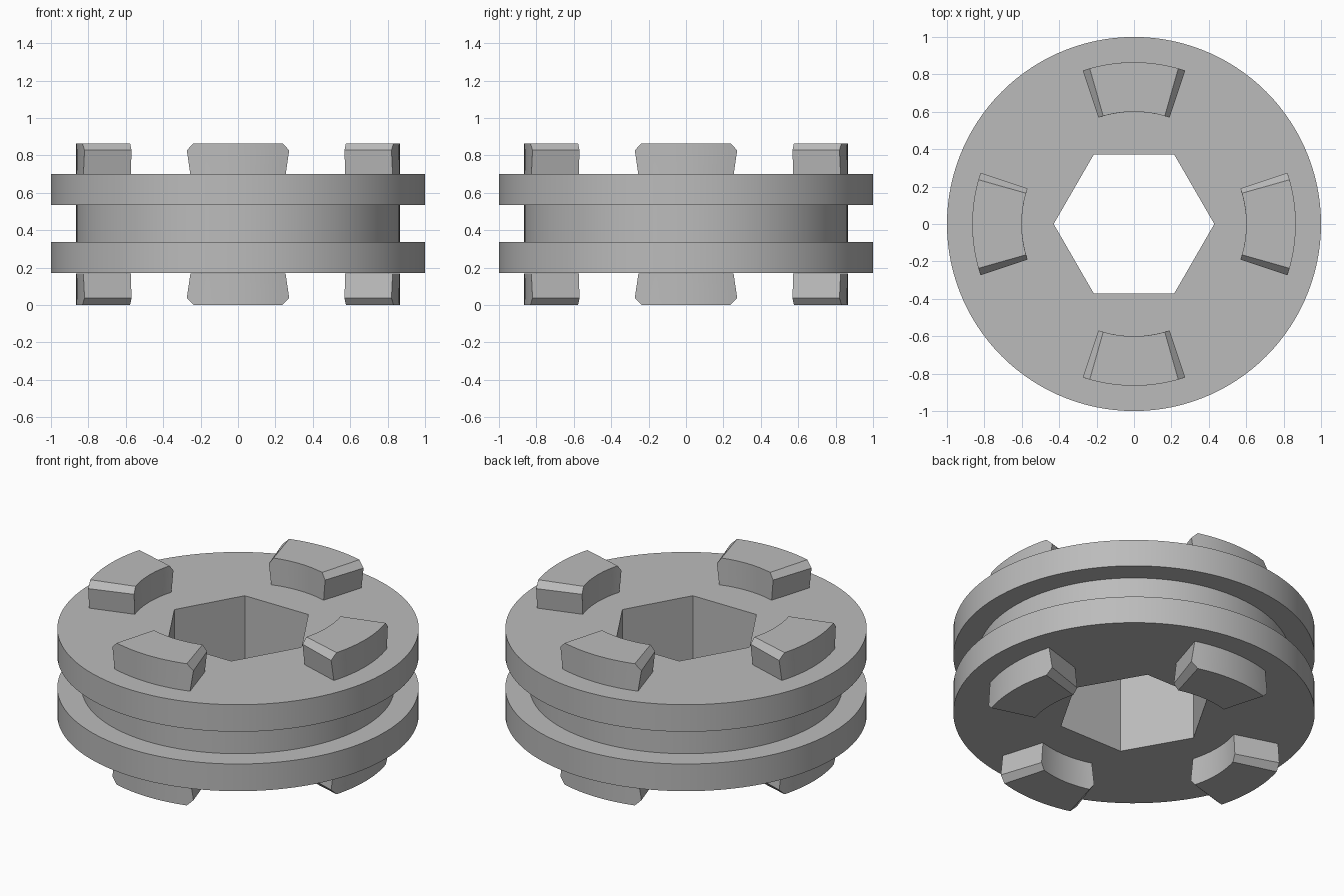
import bpy
import bmesh
from math import cos, sin, pi, radians

cube = bpy.data.objects.get("Cube")
if cube:
    bpy.data.objects.remove(cube, do_unlink=True)

steel = bpy.data.materials.new("grey_steel")
steel.use_nodes = True
colour = (0.5, 0.5, 0.5, 1)
steel.diffuse_color = colour
steel.node_tree.nodes["Principled BSDF"].inputs["Base Color"].default_value = colour

SEGMENTS = 120
MID = 0.4325        # mirror height between the two ends
BORE_FLAT = 0.372   # centre to flat of the hexagonal bore


def hex_radius(a):
    return BORE_FLAT / cos((a % (pi / 3)) - pi / 6)


def finish(bm, name):
    bmesh.ops.recalc_face_normals(bm, faces=bm.faces)
    mesh = bpy.data.meshes.new(name)
    bm.to_mesh(mesh)
    bm.free()
    mesh.materials.append(steel)
    obj = bpy.data.objects.new(name, mesh)
    bpy.context.collection.objects.link(obj)
    bpy.ops.object.select_all(action='DESELECT')
    obj.select_set(True)
    bpy.context.view_layer.objects.active = obj
    bpy.ops.object.shade_smooth_by_angle(angle=radians(20))
    return obj


def bridge(bm, a, b):
    n = len(a)
    for i in range(n):
        j = (i + 1) % n
        bm.faces.new((a[i], a[j], b[j], b[i]))


# Grooved body: revolved outline, closed by the hexagonal bore (radius None)
outline = [(None, 0.172), (1, 0.172), (1, 0.338), (0.865, 0.338),
           (0.865, 0.535), (1, 0.535), (1, 0.7), (None, 0.7)]
bm = bmesh.new()
rings = []
for r, z in outline:
    ring = []
    for i in range(SEGMENTS):
        a = 2 * pi * i / SEGMENTS
        rad = r or hex_radius(a)
        ring.append(bm.verts.new((rad * cos(a), rad * sin(a), z)))
    rings.append(ring)
for k, ring in enumerate(rings):
    bridge(bm, ring, rings[(k + 1) % len(rings)])
finish(bm, "grooved_body")


# Coupling teeth: curved blocks, slightly undercut, with chamfered tips
def tooth(name, centre, flip):
    levels = [(0.695, 17.1), (0.828, 18.45), (0.865, 15.9)]
    steps = 12
    bm = bmesh.new()
    loops = []
    for z, half in levels:
        z = 2 * MID - z if flip else z
        angles = [centre + radians(half) * (2 * i / steps - 1) for i in range(steps + 1)]
        outer = [bm.verts.new((0.865 * cos(a), 0.865 * sin(a), z)) for a in angles]
        inner = [bm.verts.new((0.6 * cos(a), 0.6 * sin(a), z)) for a in angles]
        loops.append(outer + inner[::-1])
    for low, high in zip(loops, loops[1:]):
        bridge(bm, low, high)
    for cap in (loops[0], loops[-1]):
        for i in range(steps):
            bm.faces.new((cap[i], cap[i + 1], cap[-2 - i], cap[-1 - i]))
    finish(bm, name)


for flip, end in ((False, "top"), (True, "bottom")):
    for k, side in enumerate(("left", "back", "right", "front")):
        tooth(f"{end}_tooth_{side}", k * pi / 2, flip)
